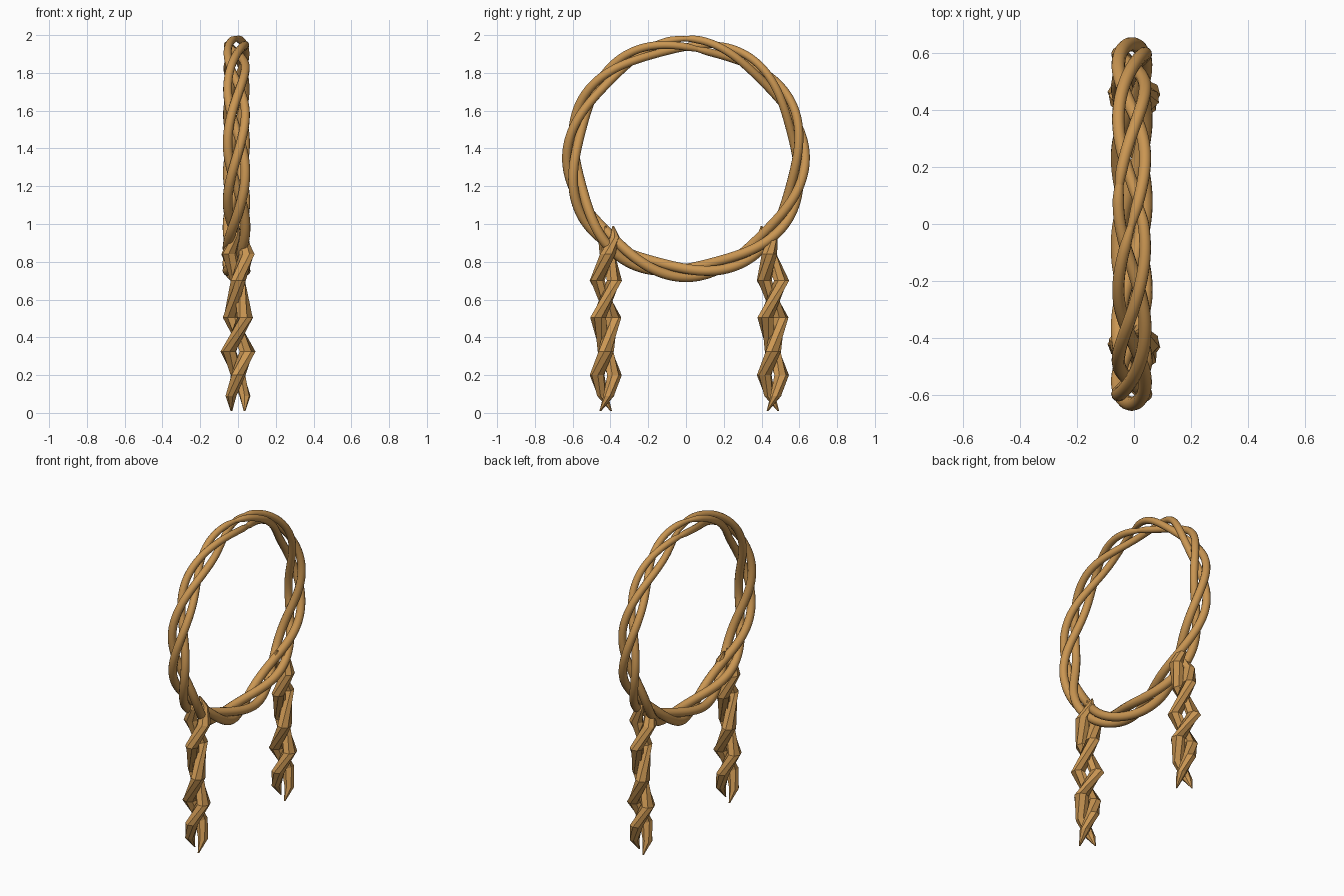
import bpy
import bmesh
from math import sin, cos, pi, radians

if "Cube" in bpy.data.objects:
    bpy.data.objects.remove(bpy.data.objects["Cube"])

wood = bpy.data.materials.new("tan vine")
wood.diffuse_color = (0.59, 0.305, 0.085, 1)
wood.use_nodes = True
wood.node_tree.nodes["Principled BSDF"].inputs["Base Color"].default_value = wood.diffuse_color


def tube(name, pts, radii):
    """Smooth round tube through a list of points with a radius at each one."""
    cu = bpy.data.curves.new(name, 'CURVE')
    cu.dimensions = '3D'
    cu.bevel_depth = 1.0
    cu.bevel_resolution = 4
    cu.use_fill_caps = True
    sp = cu.splines.new('POLY')
    sp.points.add(len(pts) - 1)
    for p, co, r in zip(sp.points, pts, radii):
        p.co = (*co, 1)
        p.radius = r
    sp.use_smooth = True
    cu.materials.append(wood)
    ob = bpy.data.objects.new(name, cu)
    bpy.context.collection.objects.link(ob)
    bpy.ops.object.select_all(action='DESELECT')
    bpy.context.view_layer.objects.active = ob
    ob.select_set(True)
    bpy.ops.object.convert(target='MESH')


def faceted_strand(name, rings, sides=7):
    """Flat-faced strand from level rings (x, y, z, radius, turn)."""
    bm = bmesh.new()
    loops = []
    for x, y, z, r, turn in rings:
        loops.append([bm.verts.new((x + r * cos(turn + 2 * pi * j / sides),
                                    y + r * sin(turn + 2 * pi * j / sides), z))
                      for j in range(sides)])
    for a, b in zip(loops, loops[1:]):
        for j in range(sides):
            n = (j + 1) % sides
            bm.faces.new((a[j], a[n], b[n], b[j]))
    bm.faces.new(loops[0][::-1])
    bm.faces.new(loops[-1])
    me = bpy.data.meshes.new(name)
    bm.to_mesh(me)
    bm.free()
    me.materials.append(wood)
    bpy.context.collection.objects.link(bpy.data.objects.new(name, me))


# Ring: three vines twisted right-handed, four turns, tapered where they overlap at the top
N = 220
for k in range(3):
    start, end = radians(-12 + 6 * k), radians(370 + 8 * k)
    pts, radii = [], []
    for i in range(N + 1):
        t = i / N
        a = start + (end - start) * t
        th = 4 * a + k * 2 * pi / 3
        r = 0.602 + 0.029 * cos(th)
        pts.append((-0.008 + 0.047 * sin(th), r * sin(a), 1.35 + r * cos(a)))
        e = min(t, 1 - t)
        body = 0.019 + 0.008 * sin(pi * t)
        radii.append(body * min(1, 0.1 + e / 0.05))
    tube(f"ring_vine_{k + 1}", pts, radii)

# Hanging tails: two coarse angular vines each; nodes are (height, angle, spread, radius)
NODES = [(0.01, -40, 0.045, 0.005), (0.09, 25, 0.040, 0.030), (0.20, 90, 0.045, 0.040),
         (0.325, 180, 0.050, 0.043), (0.505, 315, 0.056, 0.043),
         (0.70, 450, 0.046, 0.041), (0.84, 540, 0.048, 0.042),
         (0.93, 600, 0.035, 0.028), (0.99, 640, 0.020, 0.004)]
for side, y0, top in (("left", -0.425, 0.02), ("right", 0.46, -0.04)):
    for k in range(2):
        rings = []
        for z, ang, spread, r in NODES:
            th = radians(ang) + k * pi
            lean = top * max(0, (z - 0.7) / 0.29)
            rings.append((spread * cos(th), y0 + lean + spread * sin(th), z, r, th * 0.4))
        faceted_strand(f"{side}_tail_vine_{k + 1}", rings)
